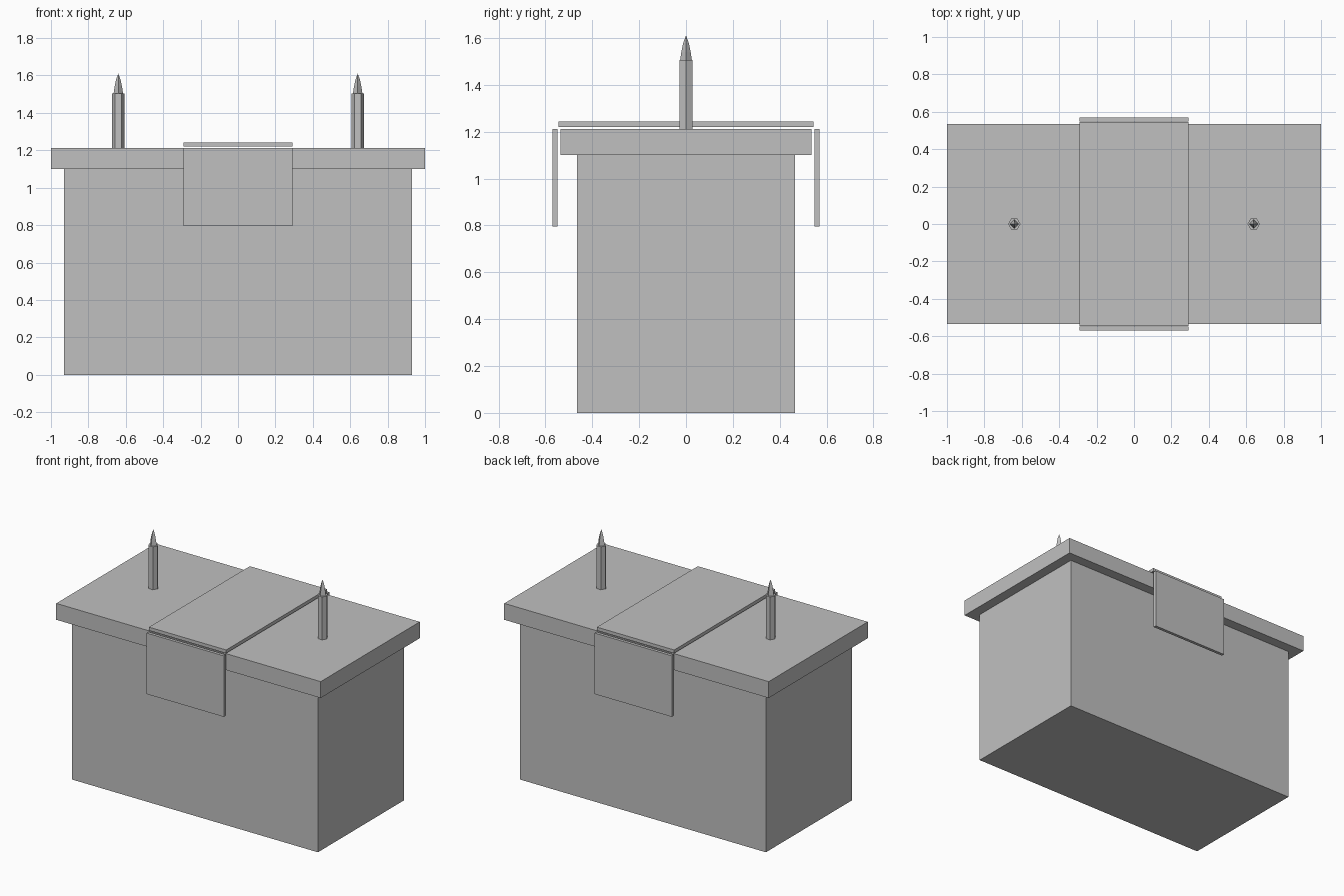
import bpy
import bmesh
import math
from mathutils import Matrix

if "Cube" in bpy.data.objects:
    bpy.data.objects.remove(bpy.data.objects["Cube"], do_unlink=True)

# One plain grey for everything
grey = bpy.data.materials.new("plain_grey")
grey.use_nodes = True
GREY = (0.527, 0.527, 0.527, 1)
grey.diffuse_color = GREY
grey.node_tree.nodes["Principled BSDF"].inputs["Base Color"].default_value = GREY


def add_object(name, bm):
    bmesh.ops.recalc_face_normals(bm, faces=bm.faces)
    mesh = bpy.data.meshes.new(name)
    bm.to_mesh(mesh)
    bm.free()
    mesh.materials.append(grey)
    obj = bpy.data.objects.new(name, mesh)
    bpy.context.collection.objects.link(obj)
    return obj


def box(name, half_x, y0, y1, z0, z1):
    bm = bmesh.new()
    place = Matrix.Translation((0, (y0 + y1) / 2, (z0 + z1) / 2))
    size = Matrix.Diagonal((2 * half_x, y1 - y0, z1 - z0, 1))
    bmesh.ops.create_cube(bm, size=1, matrix=place @ size)
    return add_object(name, bm)


def lathe(name, x, profile, sides):
    """Faceted solid from (radius, height) rings, with corners on the x axis."""
    bm = bmesh.new()
    rings = []
    for r, z in profile:
        if r == 0:
            rings.append([bm.verts.new((x, 0, z))] * sides)
        else:
            angles = [math.tau * i / sides for i in range(sides)]
            rings.append([bm.verts.new((x + r * math.cos(a), r * math.sin(a), z))
                          for a in angles])
    for low, high in zip(rings, rings[1:]):
        for i in range(sides):
            j = (i + 1) % sides
            corners = [low[i], low[j], high[j], high[i]]
            bm.faces.new(list(dict.fromkeys(corners)))
    for ring in (rings[0], rings[-1]):
        if ring[0] != ring[1]:
            bm.faces.new(ring)
    return add_object(name, bm)


# Altar block and overhanging slab
box("altar_base", 0.93, -0.465, 0.465, 0, 1.1)
box("altar_top", 1.0, -0.535, 0.535, 1.1, 1.212)

# Cloth runner with a hanging panel at front and back
box("runner_top", 0.292, -0.545, 0.545, 1.22, 1.243)
box("runner_front", 0.292, -0.57, -0.549, 0.795, 1.212)
box("runner_back", 0.292, 0.549, 0.57, 0.795, 1.212)

# Six-sided candles with four-sided flames
for side, x in (("left", 0.64), ("right", -0.64)):
    lathe(f"{side}_candle", x, [(0.033, 1.212), (0.033, 1.505)], 6)
    lathe(f"{side}_flame", x,
          [(0.025, 1.505), (0.02, 1.54), (0.012, 1.578), (0, 1.61)], 4)
